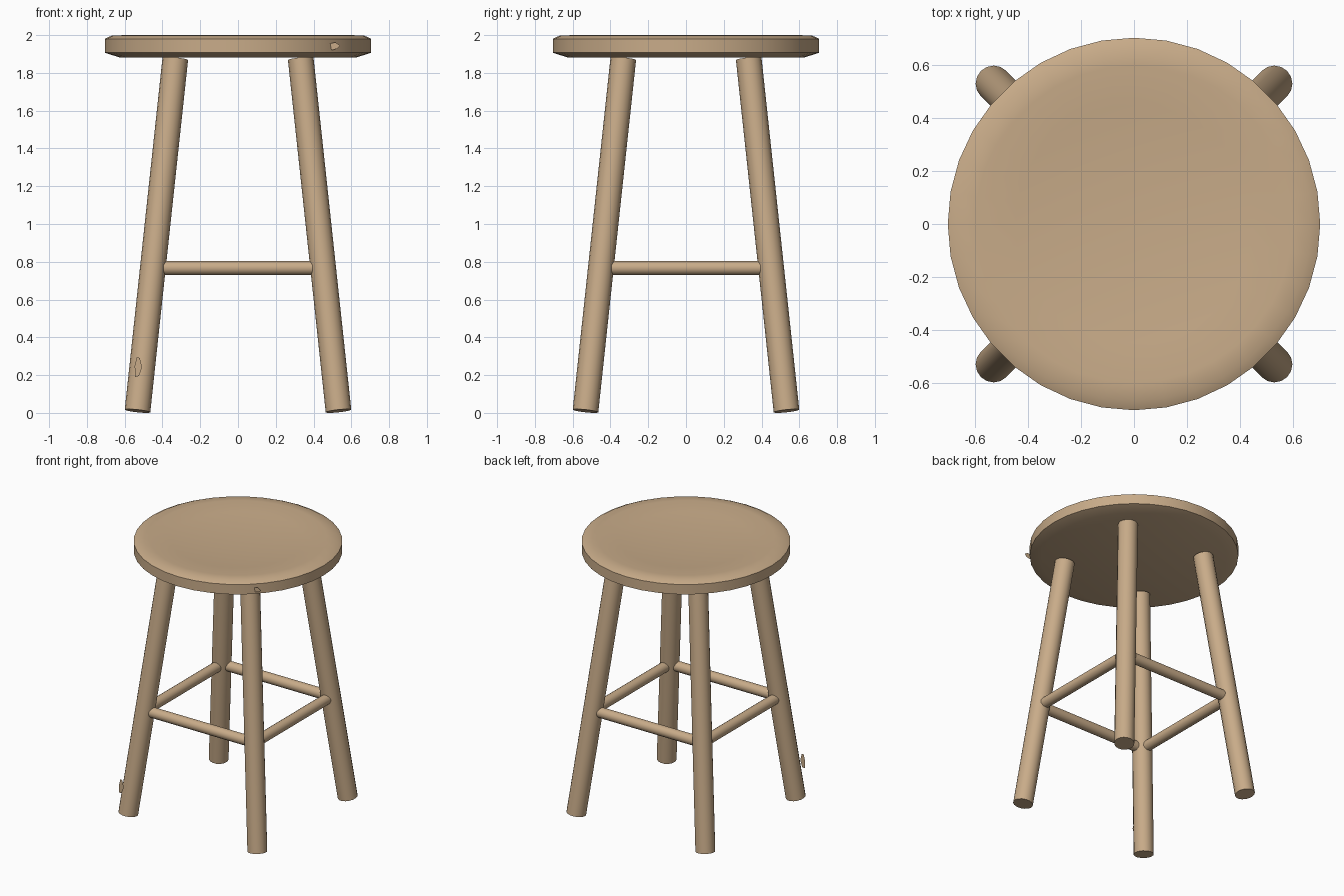
import bpy, bmesh, math
from mathutils import Vector

if "Cube" in bpy.data.objects:
    bpy.data.objects.remove(bpy.data.objects["Cube"])

wood = bpy.data.materials.new("light wood")
wood.diffuse_color = (0.58, 0.41, 0.25, 1)
wood.use_nodes = True
wood.node_tree.nodes["Principled BSDF"].inputs["Base Color"].default_value = wood.diffuse_color


def finish(name, bm, smooth=True):
    mesh = bpy.data.meshes.new(name)
    bm.to_mesh(mesh)
    bm.free()
    mesh.materials.append(wood)
    obj = bpy.data.objects.new(name, mesh)
    bpy.context.collection.objects.link(obj)
    if smooth:
        bpy.ops.object.select_all(action='DESELECT')
        obj.select_set(True)
        bpy.context.view_layer.objects.active = obj
        bpy.ops.object.shade_smooth_by_angle(angle=math.radians(35))
    return obj


def rod(name, start, end, radius, sides):
    """Round bar between two points, with square-cut ends."""
    start, end = Vector(start), Vector(end)
    axis = end - start
    bm = bmesh.new()
    bmesh.ops.create_cone(bm, cap_ends=True, segments=sides,
                          radius1=radius, radius2=radius, depth=axis.length)
    bm.transform(axis.to_track_quat('Z', 'Y').to_matrix().to_4x4())
    bmesh.ops.translate(bm, verts=bm.verts, vec=(start + end) / 2)
    return finish(name, bm)


def lathe(name, profile, sides):
    """Spin an (r, z) profile, which starts and ends on the axis."""
    bm = bmesh.new()
    verts = [bm.verts.new((r, 0, z)) for r, z in profile]
    edges = [bm.edges.new(pair) for pair in zip(verts, verts[1:])]
    bmesh.ops.spin(bm, geom=verts + edges, cent=(0, 0, 0), axis=(0, 0, 1),
                   angle=math.tau, steps=sides, use_merge=True)
    bmesh.ops.remove_doubles(bm, verts=bm.verts, dist=1e-4)
    bmesh.ops.recalc_face_normals(bm, faces=bm.faces)
    return finish(name, bm)


def flat_mark(name, outline, y):
    """Thin flat patch facing the front."""
    bm = bmesh.new()
    face = bm.faces.new([bm.verts.new((x, y, z)) for x, z in outline])
    face.normal_update()
    if face.normal.y > 0:
        face.normal_flip()
    return finish(name, bm, smooth=False)


# Dished round seat with chamfered rim
lathe("seat", [(0, 1.881), (0.625, 1.881), (0.705, 1.907), (0.705, 1.98),
               (0.67, 1.997), (0.6, 2.0), (0.45, 1.986), (0.25, 1.973),
               (0, 1.968)], 36)

# Four splayed legs
for sx, side in ((-1, "left"), (1, "right")):
    for sy, end in ((-1, "front"), (1, "back")):
        rod(f"{end}_{side}_leg", (sx * 0.532, sy * 0.532, 0.0102),
            (sx * 0.332, sy * 0.332, 1.875), 0.068, 16)

# Four stretchers between the legs
H, L, Z = 0.452, 0.395, 0.767
for s, end, side in ((-1, "front", "left"), (1, "back", "right")):
    rod(f"{end}_stretcher", (-L, s * H, Z), (L, s * H, Z), 0.0375, 16)
    rod(f"{side}_stretcher", (s * H, -L, Z), (s * H, L, Z), 0.0375, 16)

# Small flat wear marks on a leg and on the seat rim
flat_mark("leg_mark", [(-0.545, 0.19), (-0.525, 0.195), (-0.508, 0.24),
                       (-0.52, 0.29), (-0.535, 0.296), (-0.547, 0.25)], -0.62)
flat_mark("seat_mark", [(0.488, 1.955), (0.515, 1.962), (0.54, 1.945),
                        (0.525, 1.928), (0.495, 1.92)], -0.505)
